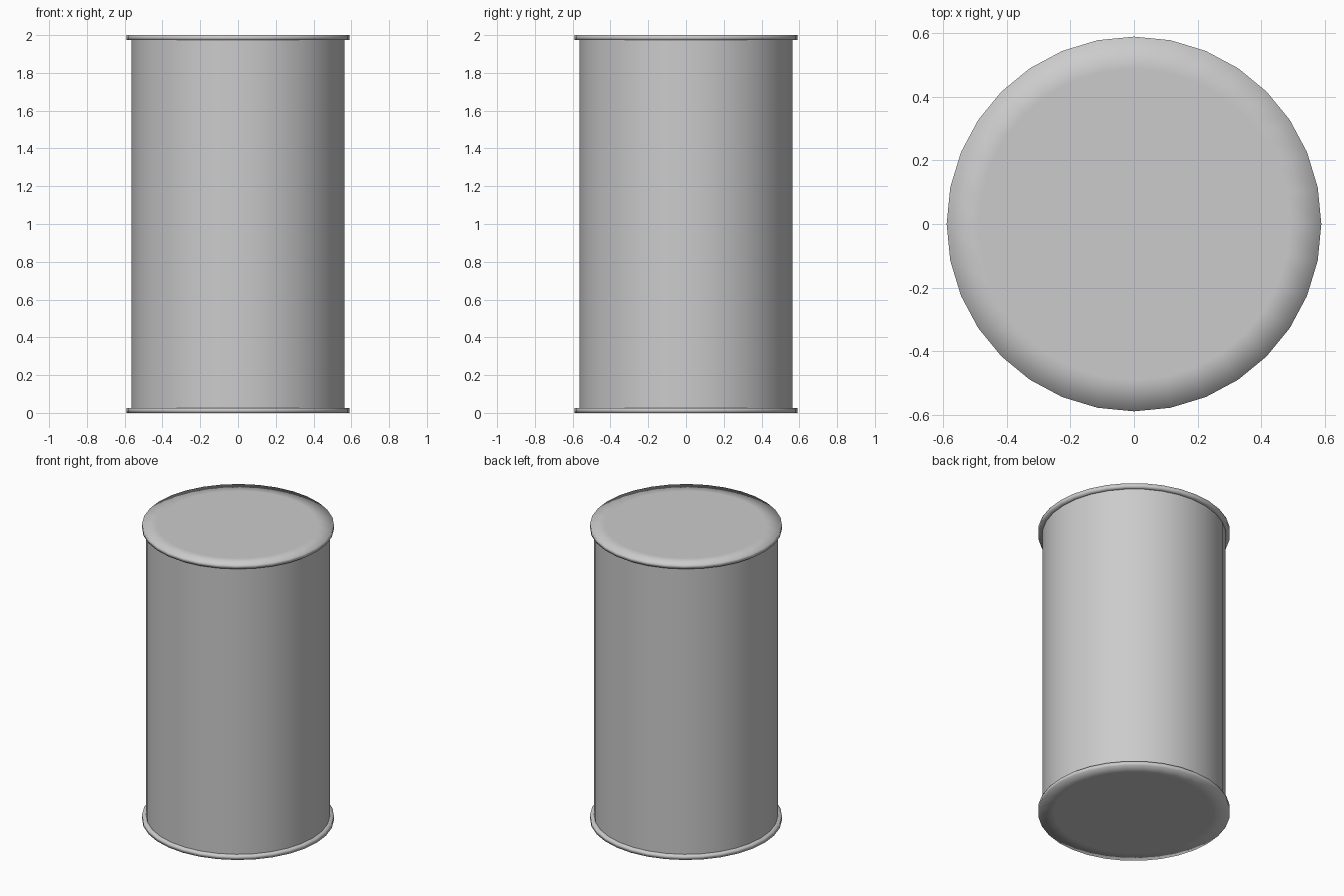
import bpy, bmesh
from math import cos, sin, tau

if "Cube" in bpy.data.objects:
    bpy.data.objects.remove(bpy.data.objects["Cube"])

SIDES = 32


def lathe(name, profile, close_ends):
    """Spin (radius, z) points into rings; optionally cap both ends."""
    bm = bmesh.new()
    rings = [[bm.verts.new((r * cos(tau * i / SIDES), r * sin(tau * i / SIDES), z))
              for i in range(SIDES)] for r, z in profile]
    for a, b in zip(rings, rings[1:]):
        for i in range(SIDES):
            j = (i + 1) % SIDES
            bm.faces.new((a[i], a[j], b[j], b[i]))
    if close_ends:
        bm.faces.new(rings[0][::-1])
        bm.faces.new(rings[-1])
    bmesh.ops.recalc_face_normals(bm, faces=bm.faces)
    for f in bm.faces:
        f.smooth = True
    mesh = bpy.data.meshes.new(name)
    bm.to_mesh(mesh)
    bm.free()
    obj = bpy.data.objects.new(name, mesh)
    bpy.context.collection.objects.link(obj)
    return obj


R_BODY, R_RIM, R_FLAT, H_RIM, H = 0.565, 0.59, 0.49, 0.027, 2.0

# Straight can wall
lathe("can_body", [(R_BODY, H_RIM), (R_BODY, H - H_RIM)], False)

# Lids: flat disc with a soft-shaded border and a thin overhanging rim
for name, inner, outer in (("bottom_lid", H_RIM, 0.0), ("top_lid", H - H_RIM, H)):
    lathe(name, [(R_BODY, inner), (R_RIM, inner), (R_RIM, outer), (R_FLAT, outer)], True)
